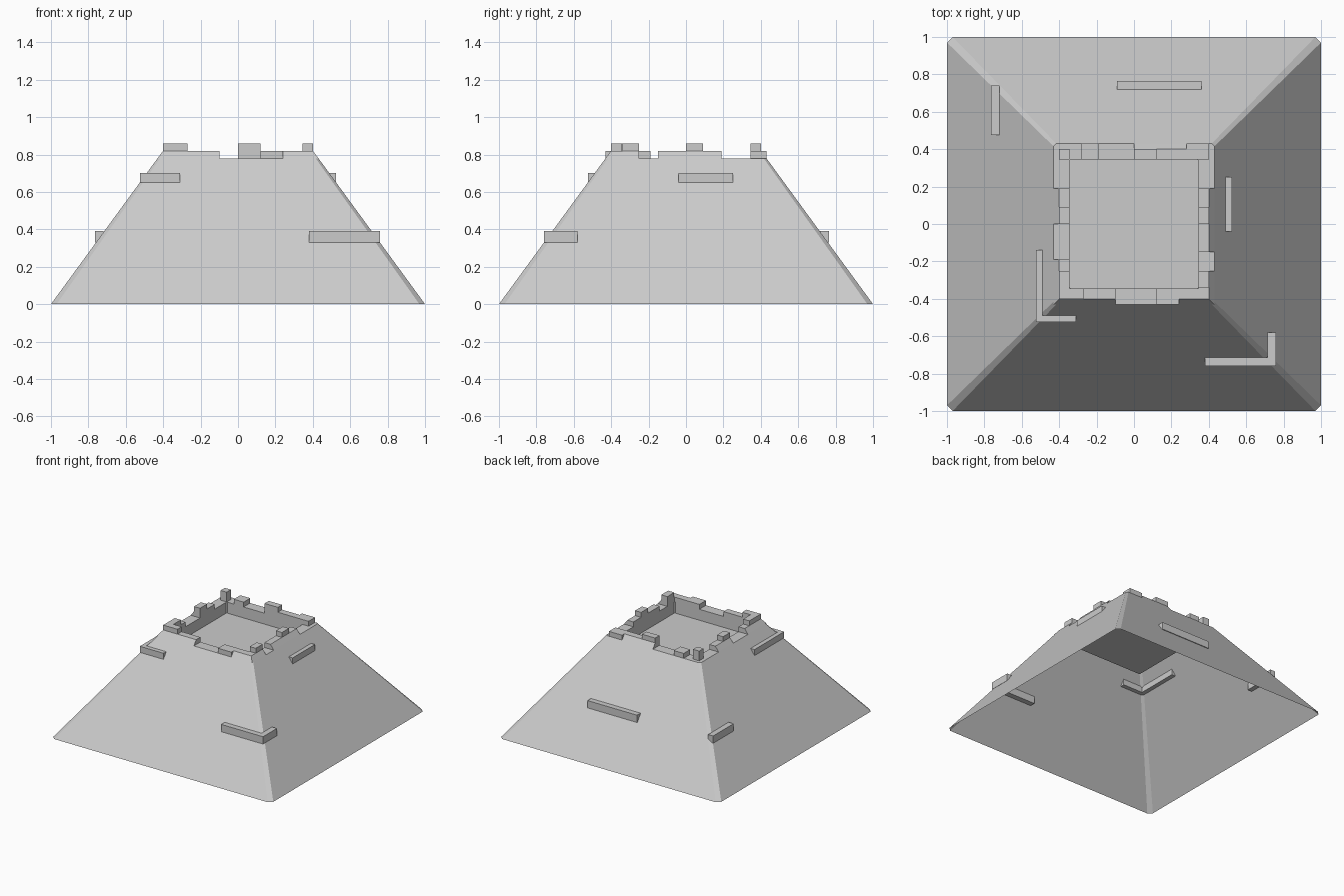
import bpy, bmesh

if "Cube" in bpy.data.objects:
    bpy.data.objects.remove(bpy.data.objects["Cube"])

SLOPE = 0.57 / 0.78      # inward run per unit of height
ZL, ZM, ZH = 0.78, 0.82, 0.86   # notch, wall and merlon heights
OUT_L, OUT_M, INNER = 0.43, 0.40, 0.345


def finish(name, bm):
    bmesh.ops.recalc_face_normals(bm, faces=bm.faces)
    me = bpy.data.meshes.new(name)
    bm.to_mesh(me)
    bm.free()
    ob = bpy.data.objects.new(name, me)
    bpy.context.collection.objects.link(ob)
    return ob


def ring(bm, s, z, c):
    """Square ring of half size s with corners cut by c."""
    pts = []
    for sx, sy in ((1, 1), (-1, 1), (-1, -1), (1, -1)):
        a, b = (sx * s, sy * (s - c)), (sx * (s - c), sy * s)
        pts += [a, b] if sx * sy > 0 else [b, a]
    return [bm.verts.new((x, y, z)) for x, y in pts]


def hexa(bm, lo, hi):
    """Closed six-sided block from two quads."""
    a = [bm.verts.new(p) for p in lo]
    b = [bm.verts.new(p) for p in hi]
    bm.faces.new(a)
    bm.faces.new(b)
    for i in range(4):
        j = (i + 1) % 4
        bm.faces.new((a[i], a[j], b[j], b[i]))


def box(bm, x0, x1, y0, y1, z0, z1):
    q = ((x0, y0), (x1, y0), (x1, y1), (x0, y1))
    hexa(bm, [(x, y, z0) for x, y in q], [(x, y, z1) for x, y in q])


# Sides map (position along wall, distance outward) to x, y
SIDES = {
    'front': lambda t, d: (t, -d),
    'back': lambda t, d: (t, d),
    'right': lambda t, d: (d, t),
    'left': lambda t, d: (-d, t),
}


def wall_block(bm, side, a, b, z0, z1, d0, d1):
    def quad(z, d):
        f = SIDES[side]
        t0, t1 = max(a, -d), min(b, d)
        return [(*f(t, r), z) for t, r in ((t0, INNER), (t1, INNER), (t1, d), (t0, d))]
    hexa(bm, quad(z0, d0), quad(z1, d1))


# Hollow sloped shell, open below, with sunken roof
bm = bmesh.new()
rings = [ring(bm, 1.0, 0, 0.03), ring(bm, OUT_L, ZL, 0.015),
         ring(bm, INNER, ZL, 0.006), ring(bm, INNER, 0.69, 0.006)]
for r0, r1 in zip(rings, rings[1:]):
    for i in range(8):
        j = (i + 1) % 8
        bm.faces.new((r0[i], r0[j], r1[j], r1[i]))
bm.faces.new(rings[-1])
finish("sloped_shell", bm)

# Broken parapet: full-height wall runs, continuing the slope
bm = bmesh.new()
for side, a, b in (('front', -1, -.1), ('front', .24, 1),
                   ('right', -1, -.25), ('right', -.15, .19),
                   ('back', 0, .28),
                   ('left', -1, -.19), ('left', 0, .19)):
    wall_block(bm, side, a, b, ZL, ZM, OUT_L, OUT_M)
finish("parapet_wall", bm)

# Upright stones filling parts of the notches
bm = bmesh.new()
for side, a, b in (('front', .12, .24), ('back', -.28, -.19), ('back', .28, .40)):
    wall_block(bm, side, a, b, ZL, ZM, OUT_L, OUT_L)
finish("parapet_stones", bm)

# Merlons
bm = bmesh.new()
for side, a, b in (('front', -.40, -.27), ('left', -.40, -.25), ('left', 0, .09),
                   ('right', -.34, -.25), ('right', 0, .09), ('back', 0, .12)):
    wall_block(bm, side, a, b, ZM, ZH, OUT_M, OUT_M)
box(bm, -.40, -.345, .345, .40, ZL, ZH)
finish("merlons", bm)

# Ledges let into the slope
ledges = {
    "upper_ledge_front": (-.525, -.31, -.525, -.49, .65, .70),
    "upper_ledge_left": (-.525, -.49, -.525, -.14, .65, .70),
    "upper_ledge_right": (.49, .525, -.04, .25, .65, .70),
    "lower_ledge_front": (.38, .76, -.76, -.715, .33, .39),
    "lower_ledge_right": (.715, .76, -.76, -.58, .33, .39),
    "lower_ledge_back": (-.09, .36, .72, .765, .33, .39),
    "lower_ledge_left": (-.765, -.72, .475, .74, .33, .39),
}
for name, dims in ledges.items():
    bm = bmesh.new()
    box(bm, *dims)
    finish(name, bm)
